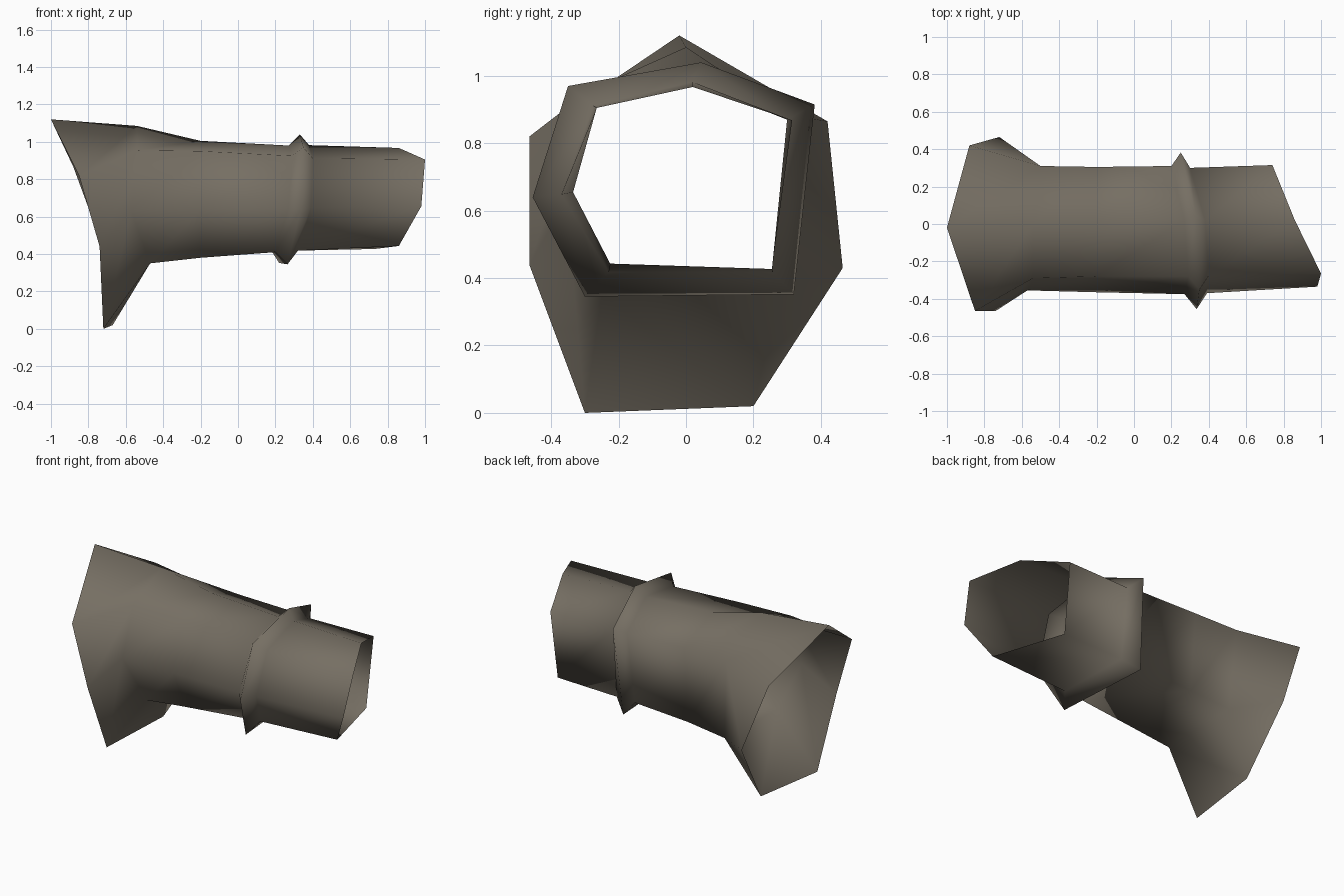
import bpy, bmesh

# Pipe sections from the flared mouth to the slanted open end.
# Corner order: top, back upper, back lower, front lower, front middle, front upper.
flare = [(-1.0, -.02, 1.12), (-.88, .42, .865), (-.67, .20, .02),
         (-.72, -.30, 0), (-.74, -.465, .44), (-.85, -.465, .82)]
flare_extra = (-.72, .465, .43)   # seventh corner, between back upper and back lower
sections = [
    # throat behind the flare
    [(-.54, 0, 1.085), (-.50, .31, .885), (-.47, .28, .37),
     (-.47, -.25, .35), (-.57, -.355, .63), (-.54, -.29, .955)],
    # pipe body
    [(-.20, .02, 1.005), (-.20, .305, .885), (-.20, .265, .395),
     (-.20, -.25, .38), (-.20, -.365, .64), (-.20, -.28, .95)],
    # raised collar: near foot, crest, far foot
    [(.27, .02, .98), (.20, .31, .875), (.18, .26, .415),
     (.20, -.235, .41), (.27, -.375, .645), (.29, -.28, .925)],
    [(.33, .045, 1.04), (.25, .382, .915), (.22, .32, .352),
     (.265, -.30, .345), (.335, -.455, .64), (.35, -.35, .97)],
    [(.38, .02, .982), (.30, .30, .87), (.31, .258, .418),
     (.32, -.23, .418), (.39, -.37, .648), (.40, -.275, .912)],
    # slanted open end
    [(.86, .02, .967), (.74, .315, .868), (.73, .255, .427),
     (.86, -.225, .443), (.98, -.335, .655), (1.0, -.265, .905)],
]

bm = bmesh.new()
rings = [[bm.verts.new(p) for p in ring] for ring in [flare] + sections]
extra = bm.verts.new(flare_extra)

# Skin between neighbouring sections, leaving both ends open
for r, (a, b) in enumerate(zip(rings, rings[1:])):
    for i in range(6):
        j = (i + 1) % 6
        if r == 0 and i == 1:
            bm.faces.new((a[i], extra, b[i]))
            bm.faces.new((extra, b[j], b[i]))
            bm.faces.new((extra, a[j], b[j]))
        else:
            bm.faces.new((a[i], a[j], b[j], b[i]))
for f in bm.faces:
    f.smooth = True
bm.normal_update()

# Point the skin outwards from the pipe axis
if sum(f.normal.z * (f.calc_center_median().z - .67) + f.normal.y * f.calc_center_median().y
       for f in bm.faces) < 0:
    bmesh.ops.reverse_faces(bm, faces=bm.faces[:])

mesh = bpy.data.meshes.new("flared_pipe")
bm.to_mesh(mesh)
bm.free()
pipe = bpy.data.objects.new("flared_pipe", mesh)
bpy.context.collection.objects.link(pipe)

mat = bpy.data.materials.new("grey_brown")
mat.diffuse_color = (.18, .158, .125, 1)
mesh.materials.append(mat)
